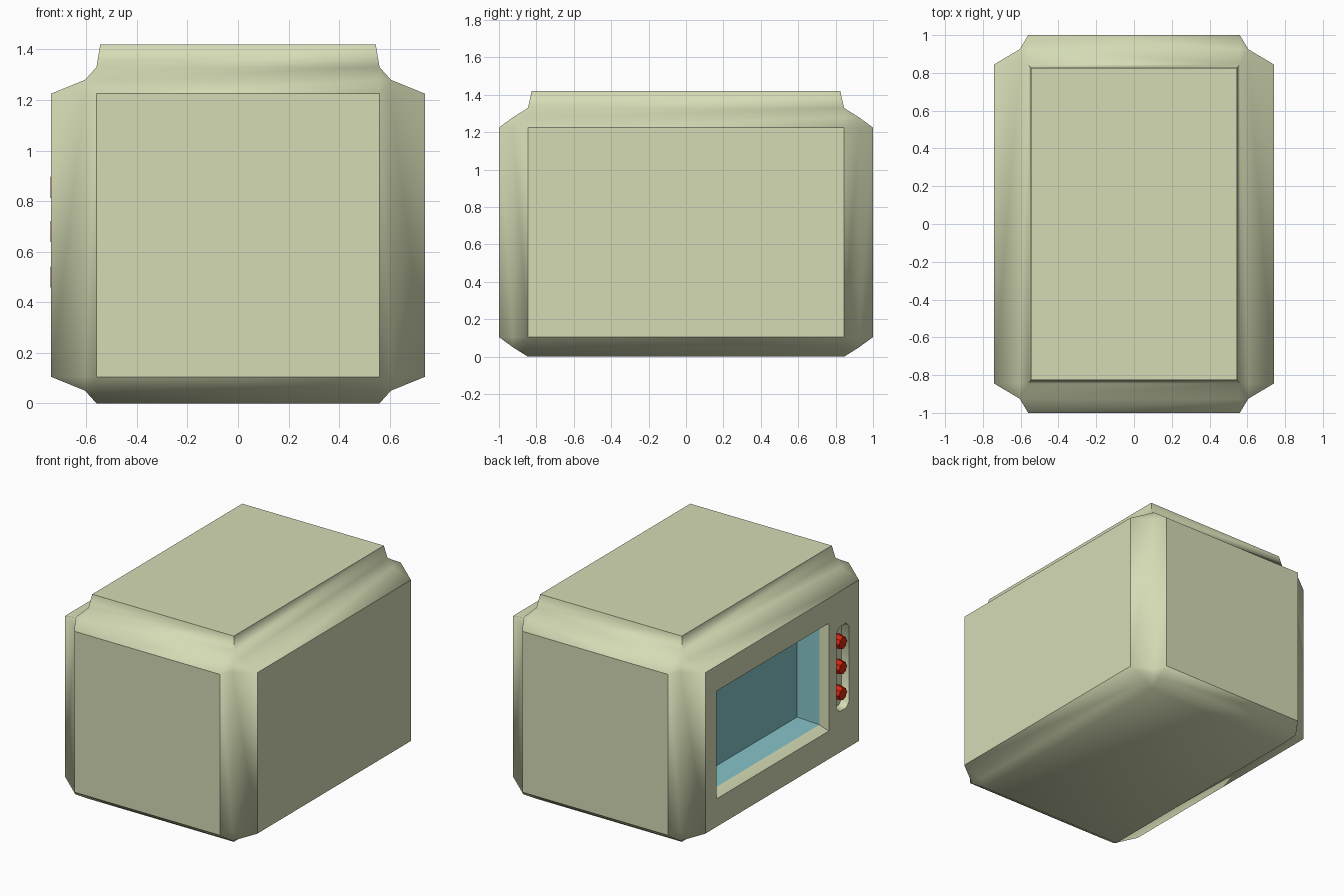
import bpy, bmesh, math
from mathutils import Matrix, Vector

if "Cube" in bpy.data.objects:
    bpy.data.objects.remove(bpy.data.objects["Cube"])


def material(name, rgb):
    m = bpy.data.materials.new(name)
    m.diffuse_color = (*rgb, 1)
    m.use_nodes = True
    m.node_tree.nodes["Principled BSDF"].inputs["Base Color"].default_value = m.diffuse_color
    return m


CREAM = material("pale_olive_cream", (0.66, 0.71, 0.46))
BLUE = material("screen_teal", (0.23, 0.53, 0.56))
RED = material("knob_red", (0.68, 0.018, 0.005))


def finish(bm, name, mats, angle):
    bmesh.ops.recalc_face_normals(bm, faces=bm.faces)
    me = bpy.data.meshes.new(name)
    bm.to_mesh(me)
    bm.free()
    ob = bpy.data.objects.new(name, me)
    bpy.context.collection.objects.link(ob)
    for m in mats:
        me.materials.append(m)
    bpy.ops.object.select_all(action='DESELECT')
    ob.select_set(True)
    bpy.context.view_layer.objects.active = ob
    bpy.ops.object.shade_smooth_by_angle(angle=math.radians(angle))
    return ob


# Body: box with two-step hollow bevels. Each axis has outer, middle, inner steps.
X = (0.74, 0.605, 0.56)
Y = (1.0, 0.925, 0.845)
Z = (0.665, 0.615, 0.56)     # half height, measured from the middle
MID = 0.665
bm = bmesh.new()
cache = {}


def vert(i, j, k, s):
    co = (s[0] * X[i], s[1] * Y[j], MID + s[2] * Z[k])
    key = tuple(round(c, 4) for c in co)
    if key not in cache:
        cache[key] = bm.verts.new(co)
    return cache[key]


SIGNS = (-1, 1)
# corner patches: three quads round a centre point
for sx in SIGNS:
    for sy in SIGNS:
        for sz in SIGNS:
            s = (sx, sy, sz)
            a, b, c = vert(0, 2, 2, s), vert(2, 0, 2, s), vert(2, 2, 0, s)
            ab, ac, bc = vert(1, 1, 2, s), vert(1, 2, 1, s), vert(2, 1, 1, s)
            m = vert(1, 1, 1, s)
            for q in ((a, ab, m, ac), (b, bc, m, ab), (c, ac, m, bc)):
                bm.faces.new(q)

# bevel strips along the twelve edges
for axis in range(3):
    u, v = [n for n in range(3) if n != axis]
    for su in SIGNS:
        for sv in SIGNS:
            rows = []
            for pu, pv in ((0, 2), (1, 1), (2, 0)):
                idx = [2, 2, 2]
                idx[u], idx[v] = pu, pv
                pair = []
                for sa in SIGNS:
                    s = [0, 0, 0]
                    s[axis], s[u], s[v] = sa, su, sv
                    pair.append(vert(*idx, s))
                rows.append(pair)
            for r0, r1 in zip(rows, rows[1:]):
                bm.faces.new((r0[0], r0[1], r1[1], r1[0]))


def side_loop(axis, sign):
    u, v = [n for n in range(3) if n != axis]
    idx = [2, 2, 2]
    idx[axis] = 0
    out = []
    for su, sv in ((-1, -1), (1, -1), (1, 1), (-1, 1)):
        s = [0, 0, 0]
        s[axis], s[u], s[v] = sign, su, sv
        out.append(vert(*idx, s))
    return out


def loft(r0, r1, mat=0):
    n = len(r0)
    for i in range(n):
        f = bm.faces.new((r0[i], r0[(i + 1) % n], r1[(i + 1) % n], r1[i]))
        f.material_index = mat


# flat sides
for axis, sign in ((0, 1), (1, -1), (1, 1), (2, -1)):
    bm.faces.new(side_loop(axis, sign))

# raised top cap
base = side_loop(2, 1)
cap = [bm.verts.new((math.copysign(0.545, p.co.x), math.copysign(0.825, p.co.y), 1.42))
       for p in base]
loft(base, cap)
bm.faces.new(cap)


def ring(y0, y1, z0, z1, x, cut=0.0):
    if cut:
        pts = [(y0 + cut, z0), (y1 - cut, z0), (y1, z0 + cut), (y1, z1 - cut),
               (y1 - cut, z1), (y0 + cut, z1), (y0, z1 - cut), (y0, z0 + cut)]
    else:
        pts = [(y0, z0), (y1, z0), (y1, z1), (y0, z1)]
    return [bm.verts.new((x, y, z)) for y, z in pts]


# panel side (-x) with the screen opening and the knob slot
outer = side_loop(0, -1)
screen = ring(-0.515, 0.72, 0.30, 1.05, -0.74)
slot = ring(-0.735, -0.60, 0.39, 0.98, -0.74, 0.03)
edges = []
for loop in (outer, screen, slot):
    for i, p in enumerate(loop):
        q = loop[(i + 1) % len(loop)]
        edges.append(bm.edges.get((p, q)) or bm.edges.new((p, q)))
bmesh.ops.triangle_fill(bm, edges=edges, use_beauty=True, normal=Vector((-1, 0, 0)))

# screen recess: cream surround, then teal walls and back
rim = ring(-0.495, 0.70, 0.335, 1.015, -0.68)
back = ring(-0.465, 0.67, 0.36, 0.99, -0.53)
loft(screen, rim)
loft(rim, back, 1)
bm.faces.new(back).material_index = 1

# knob slot recess
slot_back = ring(-0.725, -0.61, 0.40, 0.97, -0.69, 0.03)
loft(slot, slot_back)
bm.faces.new(slot_back)

finish(bm, "cabinet", (CREAM, BLUE), 50)

# three red knobs in the slot
for n, z in enumerate((0.855, 0.68, 0.50)):
    bm = bmesh.new()
    rot = Matrix.Translation((-0.715, -0.667, z)) @ Matrix.Rotation(-math.pi / 2, 4, 'Y')
    bmesh.ops.create_cone(bm, cap_ends=True, segments=8, radius1=0.052,
                          radius2=0.042, depth=0.055, matrix=rot)
    finish(bm, f"knob_{n + 1}", (RED,), 30)
